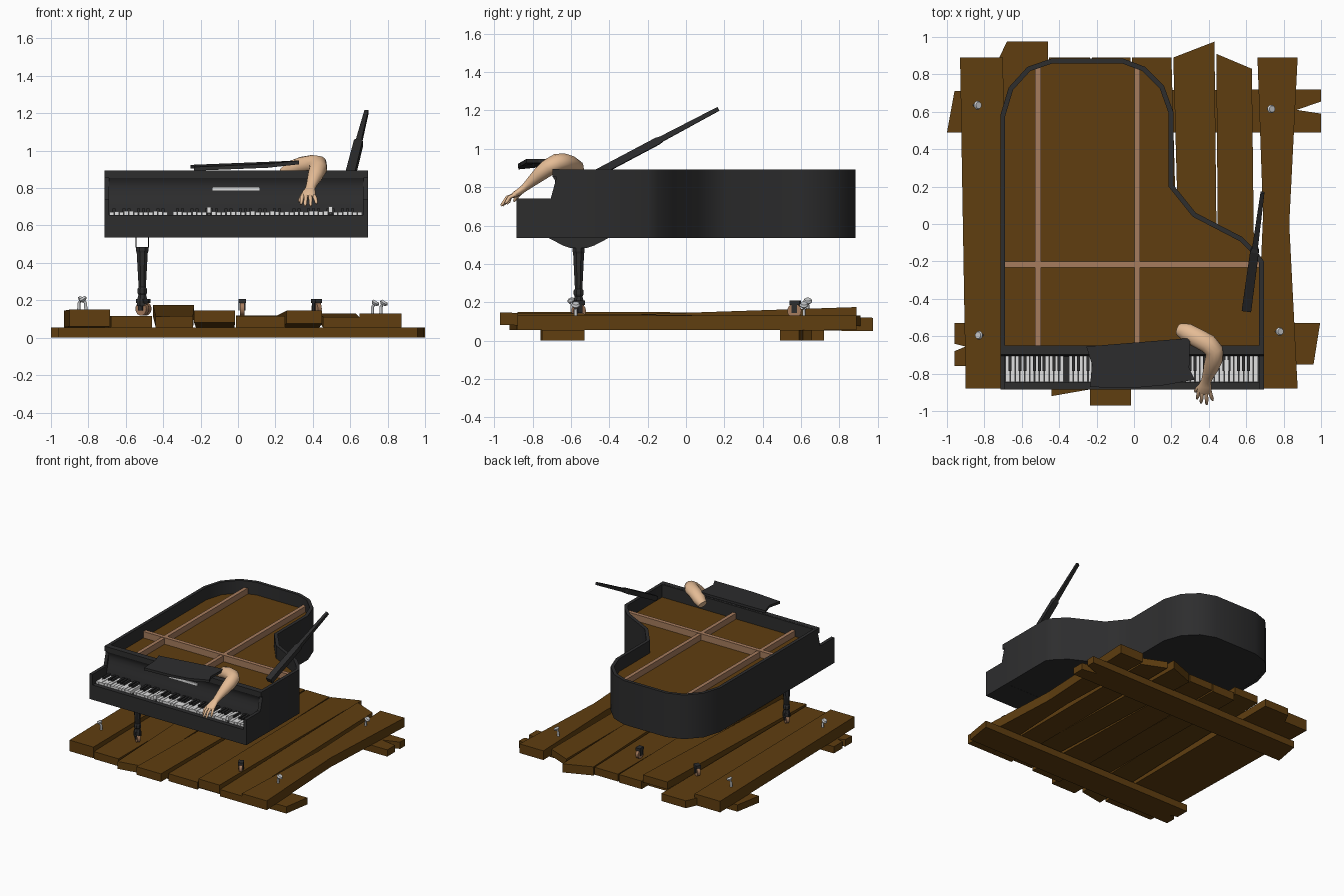
import bpy, bmesh, math, random
from mathutils import Vector, Matrix

if "Cube" in bpy.data.objects:
    bpy.data.objects.remove(bpy.data.objects["Cube"])
random.seed(4)

def mat(name, r, g, b):
    m = bpy.data.materials.new(name)
    m.diffuse_color = (r, g, b, 1)
    m.use_nodes = True
    m.node_tree.nodes["Principled BSDF"].inputs["Base Color"].default_value = m.diffuse_color
    return m

BLACK = mat("black lacquer", 0.026, 0.026, 0.027)
WOOD = mat("raft brown", 0.115, 0.048, 0.005)
BRACE = mat("brace wood", 0.38, 0.2, 0.11)
WHITE = mat("key white", 0.75, 0.75, 0.75)
SKIN = mat("skin", 0.78, 0.5, 0.3)
METAL = mat("nail metal", 0.6, 0.61, 0.62)

def finish(bm, name, m, smooth=False):
    bmesh.ops.recalc_face_normals(bm, faces=bm.faces[:])
    me = bpy.data.meshes.new(name)
    bm.to_mesh(me)
    bm.free()
    me.materials.append(m)
    ob = bpy.data.objects.new(name, me)
    bpy.context.collection.objects.link(ob)
    if smooth:
        bpy.ops.object.select_all(action='DESELECT')
        ob.select_set(True)
        bpy.context.view_layer.objects.active = ob
        bpy.ops.object.shade_smooth_by_angle(angle=math.radians(50))
    return ob

def add_box(bm, x0, x1, y0, y1, z0, z1, rot=None):
    c = Vector(((x0 + x1) / 2, (y0 + y1) / 2, (z0 + z1) / 2))
    M = Matrix.Translation(c) @ (rot or Matrix()) @ Matrix.Diagonal((x1 - x0, y1 - y0, z1 - z0, 1))
    bmesh.ops.create_cube(bm, size=1, matrix=M)

def box(name, m, *a):
    bm = bmesh.new()
    add_box(bm, *a)
    return finish(bm, name, m)

def prism(name, pts, fn0, fn1, m, smooth=False):
    """Close a 2D outline between two mappings of it into 3D."""
    bm = bmesh.new()
    a = [bm.verts.new(fn0(*p)) for p in pts]
    b = [bm.verts.new(fn1(*p)) for p in pts]
    bm.faces.new(a)
    bm.faces.new(b)
    for i in range(len(pts)):
        j = (i + 1) % len(pts)
        bm.faces.new((a[i], a[j], b[j], b[i]))
    return finish(bm, name, m, smooth)

def slab(name, pts, z0, z1, m, smooth=False):
    return prism(name, pts, lambda x, y: (x, y, z0), lambda x, y: (x, y, z1), m, smooth)

def side(name, pts, x0, x1, m, smooth=False):
    return prism(name, pts, lambda y, z: (x0, y, z), lambda y, z: (x1, y, z), m, smooth)

def add_loft(bm, path, n=10):
    """Tube through (x, y, z, half width, half height) stations."""
    P = [Vector(p[:3]) for p in path]
    rings = []
    for i, p in enumerate(path):
        t = (P[min(i + 1, len(P) - 1)] - P[max(i - 1, 0)]).normalized()
        ref = Vector((0, 0, 1)) if abs(t.z) < 0.97 else Vector((0, 1, 0))
        s = t.cross(ref).normalized()
        u = s.cross(t)
        rings.append([bm.verts.new(P[i] + s * p[3] * math.cos(q) + u * p[4] * math.sin(q))
                      for q in ((k + .5) * math.tau / n for k in range(n))])
    for a, b in zip(rings, rings[1:]):
        for k in range(n):
            bm.faces.new((a[k], a[(k + 1) % n], b[(k + 1) % n], b[k]))
    bm.faces.new(rings[0])
    bm.faces.new(rings[-1])

def loft(name, path, m, n=10, smooth=True):
    bm = bmesh.new()
    add_loft(bm, path, n)
    return finish(bm, name, m, smooth)

# Raft: two cross beams with broken ends
slab("raft_beam_back", [(-1, .49), (1, .49), (1, .59), (.87, .61), (1, .655), (1, .72), (-.96, .71)], 0, .055, WOOD)
slab("raft_beam_front", [(-.96, -.76), (.96, -.75), (.995, -.53), (-.96, -.53), (-.96, -.64), (-.9, -.655), (-.96, -.68)], 0, .055, WOOD)

# Raft planks: outline, top at front, top at back, thickness
planks = [
    ([(-.90, -.88), (-.685, -.88), (-.70, .89), (-.93, .89)], .15, .145, .09),
    ([(-.68, -.88), (-.46, -.88), (-.46, .975), (-.68, .975), (-.72, .89)], .115, .115, .06),
    ([(-.44, -.92), (-.24, -.885), (-.235, .89), (-.455, .89)], .115, .175, .06),
    ([(-.235, -.97), (-.015, -.97), (-.02, .89), (-.225, .89)], .145, .12, .065),
    ([(-.01, -.88), (.25, -.88), (.20, .89), (-.01, .89)], .115, .12, .06),
    ([(.26, -.88), (.45, -.88), (.43, .975), (.21, .89)], .145, .12, .07),
    ([(.455, -.88), (.65, -.88), (.63, .83), (.44, .91)], .11, .13, .055)]
right = [(.65, -.88), (.875, -.88), (.83, 0), (.875, .89), (.66, .89), (.69, .05)]
planks.append((right, .13, .13, .075))
for i, (pts, zf, zb, th) in enumerate(planks):
    top = lambda y: zf + (zb - zf) * (y + .9) / 1.8
    prism(f"raft_plank_{i + 1}", pts, lambda x, y: (x, y, top(y) - th), lambda x, y: (x, y, top(y)), WOOD)

# Bent nails in the raft corners
for x, y, z, lean in [(-.84, .635, .14, 1), (-.825, -.595, .14, -1), (.73, .615, .12, 1), (.775, -.575, .12, 1)]:
    bm = bmesh.new()
    add_loft(bm, [(x - .012 * lean, y, z, .009, .009), (x - .01 * lean, y, z + .045, .009, .009),
                  (x + .002 * lean, y, z + .062, .009, .009)], 8)
    add_loft(bm, [(x - .002 * lean, y, z + .055, .014, .014), (x + .004 * lean, y, z + .065, .024, .024),
                  (x + .01 * lean, y, z + .075, .018, .018)], 8)
    finish(bm, "bent_nail", METAL, True)

# Case rim: outer outline and the inset of it
outer = [(-.715, -.675), (.695, -.675), (.695, -.2), (.66, -.15), (.58, -.07), (.33, .06), (.21, .21),
         (.21, .6), (.16, .74), (.06, .84), (-.06, .885), (-.44, .885), (-.57, .84), (-.67, .73), (-.715, .58)]

def inset(pts, d):
    out = []
    for i, p in enumerate(pts):
        a, b, c = Vector(pts[i - 1]), Vector(p), Vector(pts[(i + 1) % len(pts)])
        e, f = (b - a).normalized(), (c - b).normalized()
        n1, n2 = Vector((-e.y, e.x)), Vector((-f.y, f.x))
        out.append(tuple(b + (n1 + n2) * d / (1 + n1.dot(n2))))
    return out

inner = inset(outer, .026)
bm = bmesh.new()
loops = [[bm.verts.new((x, y, z)) for x, y in pts] for pts, z in
         [(outer, .535), (outer, .893), (inner, .893), (inner, .535)]]
for a, b in zip(loops, loops[1:] + loops[:1]):
    for i in range(len(a)):
        j = (i + 1) % len(a)
        bm.faces.new((a[i], a[j], b[j], b[i]))
finish(bm, "case_rim", BLACK, True)
slab("case_bottom", inner, .536, .56, BLACK)
slab("soundboard", inner, .77, .79, WOOD)

# Inner braces
for x, y1 in ((-.513, .855), (.018, .845)):
    box("long_brace", BRACE, x - .015, x + .015, -.66, y1, .785, .838)
box("cross_brace", BRACE, -.69, .672, -.232, -.2, .785, .842)

# Keyboard end: bed, cheeks, curved fallboard, top lip, plate
box("key_bed", BLACK, -.715, .695, -.885, -.67, .536, .645)
box("key_slip", BLACK, -.69, .67, -.885, -.848, .64, .656)
cheek = [(-.885, .536), (-.885, .742), (-.705, .742), (-.675, .853), (-.66, .853), (-.66, .536)]
for x in (-.715, .669):
    side("cheek", cheek, x, x + .026, BLACK)
side("fallboard", [(-.708, .64), (-.705, .69), (-.692, .74), (-.682, .78), (-.679, .81), (-.684, .836),
                   (-.695, .855), (-.66, .855), (-.66, .64)], -.69, .67, BLACK, True)
box("top_lip", BLACK, -.715, .695, -.697, -.66, .853, .894)
box("blank_plate", WHITE, -.137, .115, -.688, -.68, .788, .806)

# Keys: one missing white, a few sprung ones
wk, bk = bmesh.new(), bmesh.new()
W = 1.352 / 52
for i in range(52):
    x = -.688 + i * W
    lift = {20: .02, 45: .022}.get(i, random.choice((0, 0, .002, .004)))
    if i != 12:
        add_box(wk, x + .0015, x + W - .0015, -.846, -.7, .642 + lift, .672 + lift, Matrix.Rotation(-lift * 4, 4, 'X'))
    if i % 7 in (0, 2, 3, 5, 6) and i not in (11, 12, 35, 51):
        add_box(bk, x + W - .008, x + W + .008, -.785, -.7, .66, .69)
finish(wk, "white_keys", WHITE)
finish(bk, "black_keys", BLACK)

# Standing leg, its bracket sides, and four casters (three on broken stubs)
LX, LY = -.512, -.56
loft("front_leg", [(LX, LY, .485, .036, .034), (LX, LY, .465, .036, .034), (LX, LY, .455, .032, .031),
                   (LX, LY, .27, .021, .021), (LX, LY, .26, .028, .028), (LX, LY, .24, .028, .028),
                   (LX, LY, .23, .022, .022), (LX, LY, .2, .03, .03), (LX, LY, .17, .03, .03)], BLACK, 8, False)
for x in (LX - .034, LX + .034):
    side("leg_bracket", [(-.72, .537), (-.64, .495), (-.6, .482), (-.52, .482), (-.48, .495), (-.4, .537)],
         x - .002, x + .002, BLACK)
for x, y, turn in [(LX, LY, .9), (.42, -.56, .5), (-.5, .57, 1.0), (.022, .565, 0)]:
    R = Matrix.Translation((x, y, 0)) @ Matrix.Rotation(turn, 4, 'Z')
    bm = bmesh.new()
    bmesh.ops.create_cone(bm, cap_ends=True, segments=16, radius1=.037, radius2=.037, depth=.024,
                          matrix=R @ Matrix.Translation((0, 0, .155)) @ Matrix.Rotation(math.pi / 2, 4, 'Y'))
    finish(bm, "caster_wheel", BRACE, True)
    bm = bmesh.new()
    for s in (-1, 1):
        add_box(bm, s * .016 - .003, s * .016 + .003, -.014, .014, .145, .2)
    add_box(bm, -.02, .02, -.026, .026, .185, .208)
    bm.transform(R)
    finish(bm, "caster_fork", BLACK)

# Loose lid prop: wide lower bar and a thin upper rod
base, tip = Vector((.602, -.46, .875)), Vector((.687, .168, 1.208))
def along(t, w, h):
    return (*base.lerp(tip, t), w, h)
loft("prop_lower", [along(0, .036, .027), along(.5, .033, .027), along(.53, .022, .02)], BLACK, 4, False)
loft("prop_upper", [along(.5, .022, .021), along(1, .015, .015)], BLACK, 4, False)

# Loose lid panel held by the arm
panel = [(-.255, -.655), (.30, -.61), (.295, -.77), (.325, -.832), (.16, -.862), (0, -.876), (-.235, -.872), (-.225, -.75)]
height = lambda x, y: .9 + .04 * (x + .255) + (.012 if y > -.85 else 0)
prism("loose_panel", panel, lambda x, y: (x, y, height(x, y) - .008),
      lambda x, y: (x, y, height(x, y) + .012), BLACK)

# Arm and hand
bm = bmesh.new()
add_loft(bm, [(.245, -.565, .875, .035, .035), (.285, -.58, .9, .05, .046), (.34, -.61, .921, .052, .046),
              (.395, -.64, .93, .053, .047), (.428, -.675, .926, .05, .048), (.428, -.72, .902, .048, .045),
              (.413, -.765, .865, .042, .038), (.396, -.81, .825, .031, .027), (.386, -.84, .798, .027, .02),
              (.38, -.865, .779, .036, .018), (.376, -.895, .76, .04, .016), (.376, -.908, .752, .034, .01)], 14)
for x0, x1, y1, z1 in [(.347, .337, -.935, .712), (.366, .358, -.957, .703), (.386, .389, -.965, .703), (.405, .421, -.943, .716)]:
    add_loft(bm, [(x0, -.89, .762, .0105, .0105), ((x0 + x1) / 2, (y1 - .9) / 2, .747, .0105, .01),
                  (x1 * .8 + x0 * .2, y1 + .01, z1 + .012, .009, .009), (x1, y1, z1, .005, .005)], 8)
add_loft(bm, [(.36, -.86, .776, .013, .013), (.342, -.878, .757, .012, .012), (.33, -.892, .735, .009, .009),
              (.327, -.897, .725, .005, .005)], 8)
finish(bm, "severed_prop_arm", SKIN, True)
